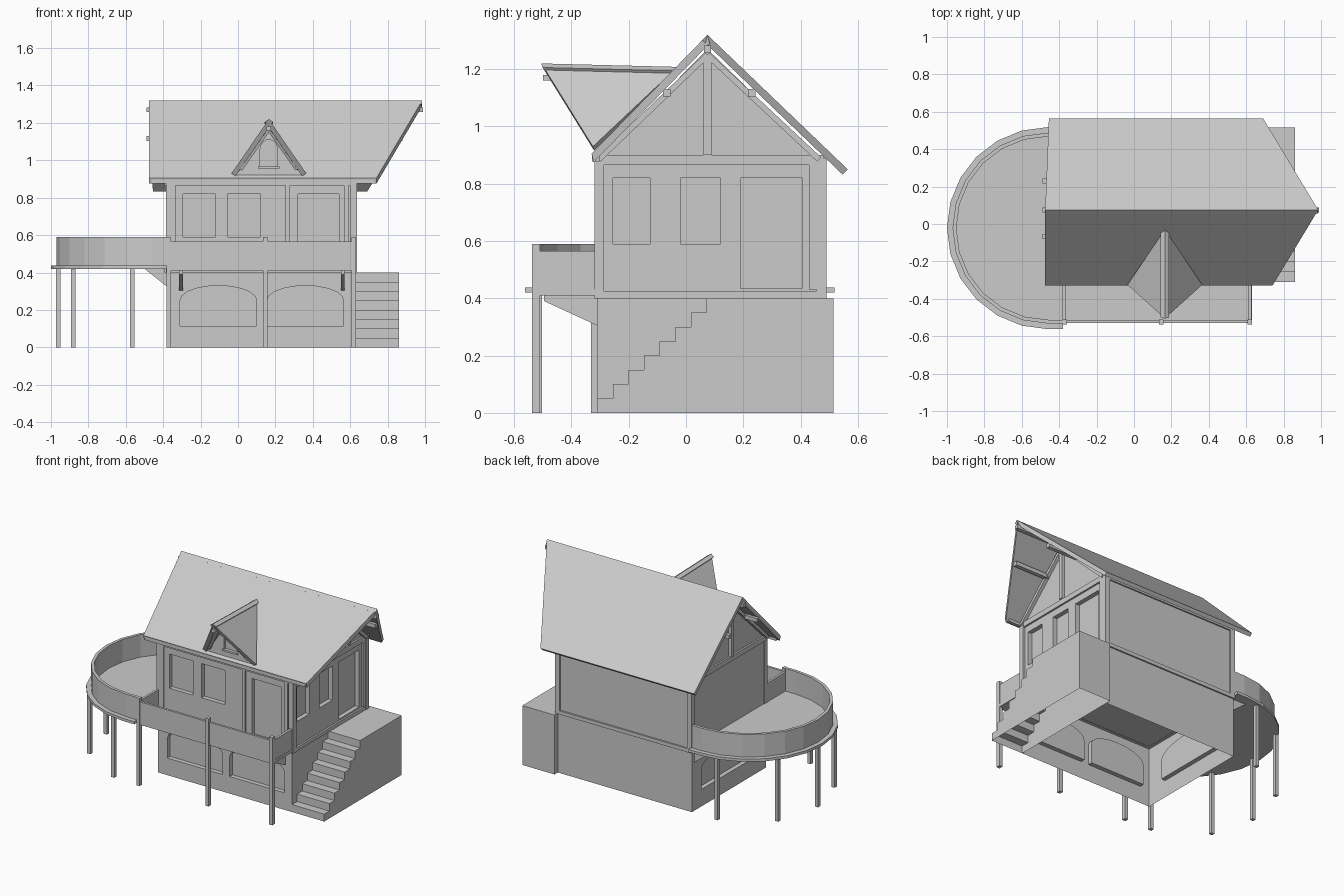
import bpy, bmesh
from math import sin, cos, pi
from mathutils import Vector as V

if "Cube" in bpy.data.objects:
    bpy.data.objects.remove(bpy.data.objects["Cube"])


def finish(name, bm, normals=True):
    if normals:
        bmesh.ops.recalc_face_normals(bm, faces=bm.faces)
    me = bpy.data.meshes.new(name)
    bm.to_mesh(me)
    bm.free()
    ob = bpy.data.objects.new(name, me)
    bpy.context.collection.objects.link(ob)
    return ob


def slab(name, pts, off, open_bottom=False):
    """Polygon extruded along a vector."""
    bm = bmesh.new()
    a = [bm.verts.new(p) for p in pts]
    b = [bm.verts.new(V(p) + V(off)) for p in pts]
    bm.faces.new(a)
    bm.faces.new(b[::-1])
    n = len(a)
    for i in range(n):
        bm.faces.new((a[i], b[i], b[(i + 1) % n], a[(i + 1) % n]))
    bmesh.ops.recalc_face_normals(bm, faces=bm.faces)
    if open_bottom:
        low = [f for f in bm.faces if all(abs(v.co.z) < 1e-4 for v in f.verts)]
        bmesh.ops.delete(bm, geom=low, context='FACES')
    return finish(name, bm, False)


def box(name, x0, x1, y0, y1, z0, z1):
    return slab(name, [(x0, y0, z0), (x1, y0, z0), (x1, y1, z0), (x0, y1, z0)], (0, 0, z1 - z0))


def beam(name, p, q, side, w, d):
    """Straight timber from p to q, w wide along side, d deep across."""
    p, q, s = V(p), V(q), V(side).normalized()
    t = (q - p).cross(s).normalized()
    c = [p + s * (i * w / 2) + t * (j * d / 2) for i, j in ((-1, -1), (1, -1), (1, 1), (-1, 1))]
    return slab(name, c, q - p)


def wall(name, place, inward, outer, holes=(), depth=0.03):
    """Flat wall whose openings are recessed panels; place maps (u, v) to 3D."""
    bm = bmesh.new()
    loops, edges = [], []
    for pts in [outer, *holes]:
        vs = [bm.verts.new(place(*p)) for p in pts]
        edges += [bm.edges.new((vs[i - 1], vs[i])) for i in range(len(vs))]
        loops.append(vs)
    bmesh.ops.triangle_fill(bm, edges=edges, use_beauty=True, normal=-V(inward))
    for vs in loops[1:]:
        inn = [bm.verts.new(v.co + V(inward) * depth) for v in vs]
        for i in range(len(vs)):
            bm.faces.new((vs[i - 1], vs[i], inn[i], inn[i - 1]))
        bm.faces.new(inn)
    return finish(name, bm)


def rect(a, b, c, d):
    return [(a, c), (b, c), (b, d), (a, d)]


def arch(a, b, z0, z1, z2, n=10):
    m, h = (a + b) / 2, (b - a) / 2
    return [(a, z0), (b, z0)] + [(m + h * cos(pi * i / n), z1 + (z2 - z1) * sin(pi * i / n)) for i in range(n + 1)]


X0, X1, YF, YB = -0.38, 0.62, -0.31, 0.48
front = lambda u, v: (u, YF, v)
left = lambda u, v: (X0, u, v)
right = lambda u, v: (X1, u, v)
back = lambda u, v: (u, YB, v)

# Ground floor, open underneath
wall("lower_front_wall", front, (0, 1, 0), rect(X0, X1, 0, 0.4),
     [arch(-0.31, 0.10, 0.115, 0.25, 0.33), arch(0.155, 0.565, 0.115, 0.25, 0.33)])
wall("lower_left_wall", left, (1, 0, 0), rect(YF, YB, 0, 0.4), [arch(-0.16, 0.38, 0.115, 0.25, 0.33)])
wall("lower_right_wall", right, (-1, 0, 0), rect(YF, YB, 0, 0.4))
wall("lower_back_wall", back, (0, -1, 0), rect(X0, X1, 0, 0.4))
wall("floor", lambda u, v: (u, v, 0.402), (0, 0, -1), rect(X0, X1, YF, YB))

# Upper floor with recessed windows and doors
wall("upper_front_wall", front, (0, 1, 0), rect(X0, X1, 0.4, 0.89),
     [rect(-0.295, -0.12, 0.59, 0.82), rect(-0.055, 0.12, 0.59, 0.82), rect(0.32, 0.54, 0.435, 0.82)])
wall("upper_right_wall", right, (-1, 0, 0), rect(YF, YB, 0.4, 0.89),
     [rect(-0.255, -0.125, 0.59, 0.82), rect(-0.02, 0.12, 0.59, 0.82), rect(0.19, 0.405, 0.435, 0.82)])
wall("upper_left_wall", left, (1, 0, 0), rect(YF, YB, 0.4, 0.89))
wall("upper_back_wall", back, (0, -1, 0), rect(X0, X1, 0.4, 0.89))

# Timber frame
for x in (X0 + 0.01, X1 - 0.005):
    for y in (YF + 0.007, YB - 0.007):
        box("corner_post", x - 0.015, x + 0.02, y - 0.017, y + 0.017, 0.4, 0.89)
for x in (-0.345, 0.265, 0.58):
    box("front_post", x - 0.012, x + 0.012, YF - 0.01, YF, 0.43, 0.87)
box("side_post", X1, X1 + 0.012, 0.43, 0.455, 0.43, 0.87)
for z0, z1 in ((0.4, 0.425), (0.865, 0.9)):
    box("front_beam", X0, X1, YF - 0.01, YF + 0.02, z0, z1)
    box("back_beam", X0, X1, YB - 0.02, YB + 0.01, z0, z1)
    box("right_beam", X1 - 0.02, X1 + 0.012, YF, YB, z0, z1)
    box("left_beam", X0 - 0.012, X0 + 0.02, YF, YB, z0, z1)

# Gables with king post and rafters
for x, s in ((X0, -1), (X1, 1)):
    slab("gable_wall", [(x, -0.30, 0.89), (x, 0.465, 0.89), (x, 0.075, 1.27)], (-s * 0.02, 0, 0))
    beam("king_post", (x + s * 0.01, 0.075, 0.9), (x + s * 0.01, 0.075, 1.24), (1, 0, 0), 0.025, 0.027)
    for y in (-0.305, 0.465):
        beam("rafter", (x + s * 0.01, y, 0.885), (x + s * 0.01, 0.075, 1.25), (1, 0, 0), 0.025, 0.02)

# Main roof and purlins
slab("roof_front", [(-0.475, 0.075, 1.32), (0.985, 0.075, 1.32), (0.74, -0.33, 0.905), (-0.475, -0.33, 0.905)],
     (0, 0.008, -0.03))
slab("roof_back", [(-0.475, 0.075, 1.32), (0.985, 0.075, 1.32), (0.69, 0.565, 0.85), (-0.455, 0.565, 0.85)],
     (0, -0.018, -0.018))
for name, y, z, x1 in (("ridge_beam", 0.075, 1.27, 0.99), ("front_purlin", -0.067, 1.117, 0.88),
                       ("back_purlin", 0.229, 1.117, 0.87), ("front_plate", -0.315, 0.89, 0.73)):
    beam(name, (-0.49 if z > 1 else -0.46, y, z), (x1, y, z), (0, 1, 0), 0.026, 0.026)

# Dormer
for s in (-1, 1):
    slab("dormer_roof", [(0.165, -0.505, 1.22), (0.165, -0.03, 1.208), (0.165 + s * 0.2, -0.325, 0.93)],
         (-s * 0.022, 0.004, -0.014))
    beam("dormer_rafter", (0.165 + s * 0.15, -0.33, 0.95), (0.165, -0.44, 1.165), (0, 1, 0), 0.018, 0.018)
wall("dormer_wall", lambda u, v: (u, -0.315, v), (0, 1, 0), [(-0.01, 0.92), (0.34, 0.92), (0.165, 1.195)],
     [arch(0.118, 0.212, 0.965, 1.055, 1.11)], 0.015)
box("dormer_sill", 0.108, 0.222, -0.325, -0.31, 0.955, 0.967)
box("dormer_ridge", 0.153, 0.177, -0.5, -0.1, 1.16, 1.18)


# Round deck with parapet
def arc(r, z):
    c = [(-0.46 + r * cos(pi / 2 + pi * i / 12), -0.022 + r * sin(pi / 2 + pi * i / 12), z) for i in range(13)]
    return [(X0, c[0][1], z)] + c + [(X0, c[-1][1], z)]


slab("round_deck", arc(0.54, 0.42), (0, 0, 0.018))
slab("round_parapet", arc(0.51, 0.438) + arc(0.49, 0.438)[::-1], (0, 0, 0.152))

# Balcony, its parapet and posts
box("balcony_floor", X0, 0.63, -0.53, YF, 0.41, 0.43)
box("balcony_front_rail", X0, 0.63, -0.53, -0.515, 0.41, 0.565)
for x in (-0.375, 0.62):
    box("balcony_side_rail", x - 0.008, x + 0.008, -0.52, YF, 0.43, 0.565)
for x in (-0.37, 0.145, 0.62):
    box("balcony_post", x - 0.012, x + 0.012, -0.537, -0.51, 0, 0.59)
for x, y in ((-0.565, -0.515), (-0.88, -0.32), (-0.96, -0.03), (-0.88, 0.28), (-0.565, 0.475)):
    box("deck_post", x - 0.012, x + 0.012, y - 0.012, y + 0.012, 0, 0.42)

# Triangular brackets
for x in (-0.305, 0.56):
    slab("balcony_bracket", [(x - 0.01, YF, 0.305), (x - 0.01, YF, 0.41), (x - 0.01, -0.495, 0.41), (x - 0.01, -0.495, 0.39)],
         (0.02, 0, 0))
for y in (-0.26, 0.43):
    slab("deck_bracket", [(X0, y, 0.325), (X0, y, 0.42), (-0.5, y, 0.42)], (0, 0.02, 0))

# Side stairs and landing, open underneath
prof = [(0.515, 0.4), (0.515, 0), (YF, 0)]
for i in range(8):
    y = YF + i * 0.0545
    prof += [(y, (i + 1) * 0.05), (y + 0.0545, (i + 1) * 0.05)]
slab("stairs", [(X1, y, z) for y, z in prof[:-1]], (0.24, 0, 0), True)
